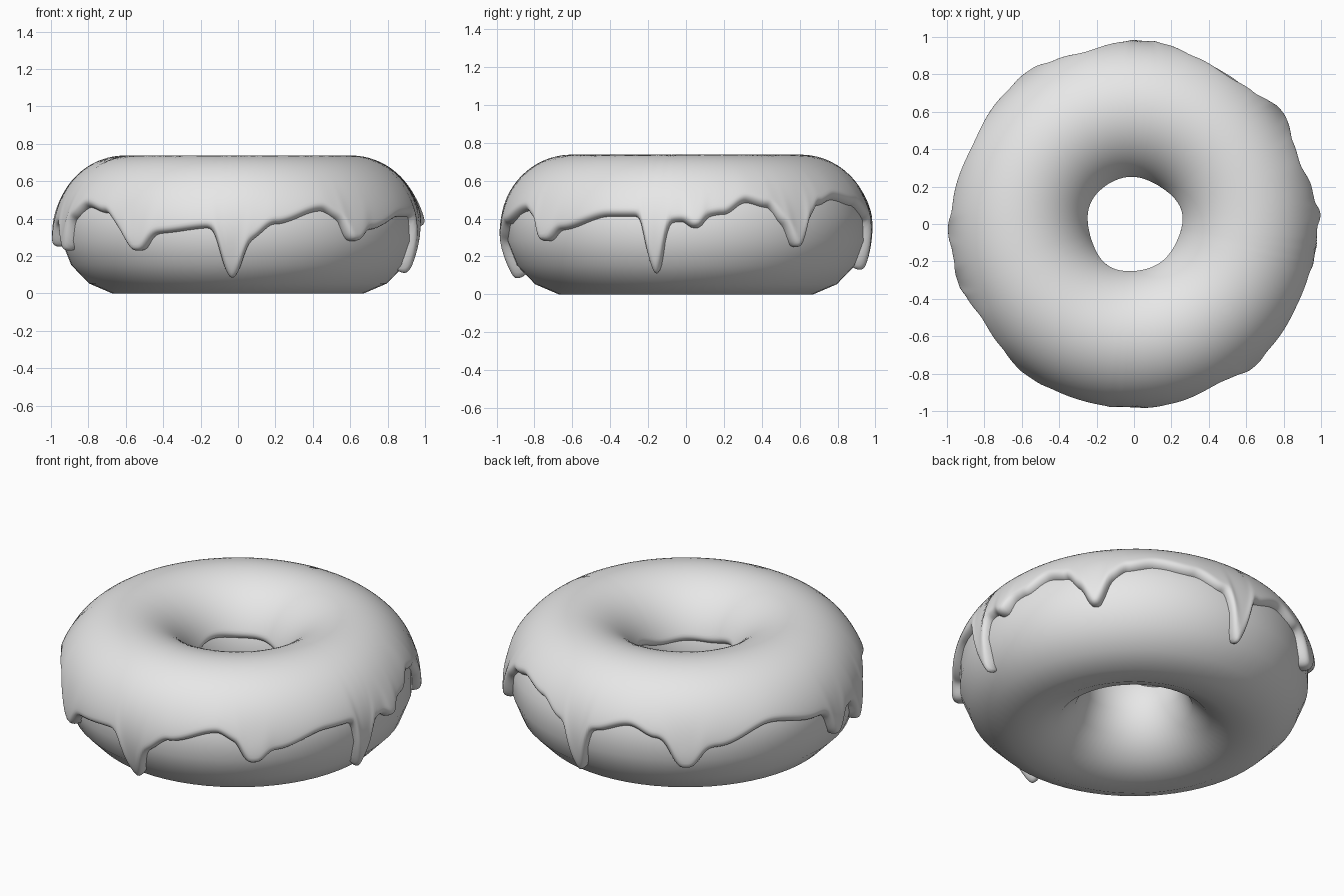
import bpy
import bmesh
from math import pi, tau, sin, cos, asin, exp, radians, sqrt
from mathutils import Vector

cube = bpy.data.objects.get("Cube")
if cube:
    bpy.data.objects.remove(cube, do_unlink=True)

RING = 0.605        # radius of the ring's centre line
WIDE = 0.345        # half width of the cross-section
TALL = 0.357        # half height of the cross-section
MID = 0.35          # height of the centre line
OUTER = RING + WIDE

grey = bpy.data.materials.new("plain_grey")
grey.use_nodes = True
grey.diffuse_color = (0.8, 0.8, 0.8, 1)
grey.node_tree.nodes["Principled BSDF"].inputs["Base Color"].default_value = (0.8, 0.8, 0.8, 1)


def surface(turn, angle, lift=0.0):
    """Point on the ring: turn goes round the hole, angle round the cross-section."""
    r = RING + (WIDE + lift) * cos(angle)
    return (r * cos(turn), r * sin(turn), MID + (TALL + lift) * sin(angle))


def make_grid(name, columns, closed):
    """Skin a loop of point columns; closed also joins each column end to start."""
    bm = bmesh.new()
    verts = [[bm.verts.new(p) for p in col] for col in columns]
    rows = len(columns[0])
    for i, col in enumerate(verts):
        nxt = verts[(i + 1) % len(verts)]
        for j in range(rows if closed else rows - 1):
            k = (j + 1) % rows
            bm.faces.new((col[j], nxt[j], nxt[k], col[k]))
    mesh = bpy.data.meshes.new(name)
    bm.to_mesh(mesh)
    bm.free()
    mesh.materials.append(grey)
    mesh.shade_smooth()
    obj = bpy.data.objects.new(name, mesh)
    bpy.context.collection.objects.link(obj)
    return obj


# Dough ring with a flat underside
SIDES, STEPS = 16, 64
make_grid("dough_ring", [[surface(tau * i / STEPS, tau * (j + 0.5) / SIDES) for j in range(SIDES)]
                         for i in range(STEPS)], True)

# Icing hem: (degrees round the ring, height) of the wavy edge between drips
HEM = [(0, .385), (12, .42), (20, .485), (27, .46), (32, .38), (43, .41), (48, .47),
       (57, .5), (70, .47), (80, .4), (93, .4), (106, .46), (115, .41), (125, .32),
       (135, .36), (154, .45), (172, .4), (188, .36), (204, .4), (212, .46), (222, .43),
       (231, .33), (243, .32), (262, .35), (274, .29), (282, .37), (298, .44),
       (304, .4), (310, .33), (317, .34), (335, .41), (345, .41), (355, .38), (360, .385)]
# Drips: (degrees, half width in degrees, height of the tip)
DRIPS = [(3, 3, .35), (37.5, 4, .25), (87, 4, .14), (125, 5, .25), (182, 4, .25),
         (198, 4, .23), (236, 5, .23), (268, 4.5, .1), (310, 4.5, .28), (350, 3.5, .12)]


def hem(deg):
    """Height of the outer edge and how much of it is drip."""
    for (a, za), (b, zb) in zip(HEM, HEM[1:]):
        if a <= deg <= b:
            t = (deg - a) / (b - a)
            z = za + (zb - za) * t * t * (3 - 2 * t)
            break
    drip = 0.0
    for centre, width, tip in DRIPS:
        gap = abs((deg - centre + 180) % 360 - 180)
        w = exp(-(gap / width) ** 3)
        z += (tip - z) * w
        drip = max(drip, w)
    return z, drip


def distance(p, a, b):
    """Distance from a point to a segment."""
    ab = b - a
    t = max(0.0, min(1.0, (p - a).dot(ab) / ab.length_squared))
    return (p - a - ab * t).length


# Icing: columns run from the outer hem over the top to the inner hem
COLS, ROWS, REACH = 480, 48, 10
BEVEL, SINK = 0.035, 0.012
hems = [hem(360 * i / COLS) for i in range(COLS)]
low = [asin((z - MID) / TALL) for z, _ in hems]


def edge_point(i):
    return Vector((tau * i / COLS * OUTER, low[i % COLS] * TALL))


columns = []
for i in range(COLS):
    turn = tau * i / COLS
    inner_z = 0.44 + 0.02 * sin(3 * turn + 1) + 0.012 * sin(5 * turn)
    high = pi - asin((inner_z - MID) / TALL)
    near = [edge_point(k) for k in range(i - REACH, i + REACH + 1)]
    column = []
    for j in range(ROWS):
        angle = low[i] + (high - low[i]) * (0.5 - 0.5 * cos(pi * j / (ROWS - 1)))
        here = Vector((turn * OUTER, angle * TALL))
        gap = min(distance(here, a, b) for a, b in zip(near, near[1:]))
        gap = min(gap, (high - angle) * TALL, BEVEL)
        rise = (angle - low[i]) * TALL
        bulge = (0.006 + 0.016 * hems[i][1]) * exp(-(rise / 0.12) ** 2)
        round_edge = sqrt(max(0.0, 1 - (1 - gap / BEVEL) ** 2))
        column.append(surface(turn, angle, (0.03 + SINK + bulge) * round_edge - SINK))
    columns.append(column)
make_grid("icing", columns, False)
